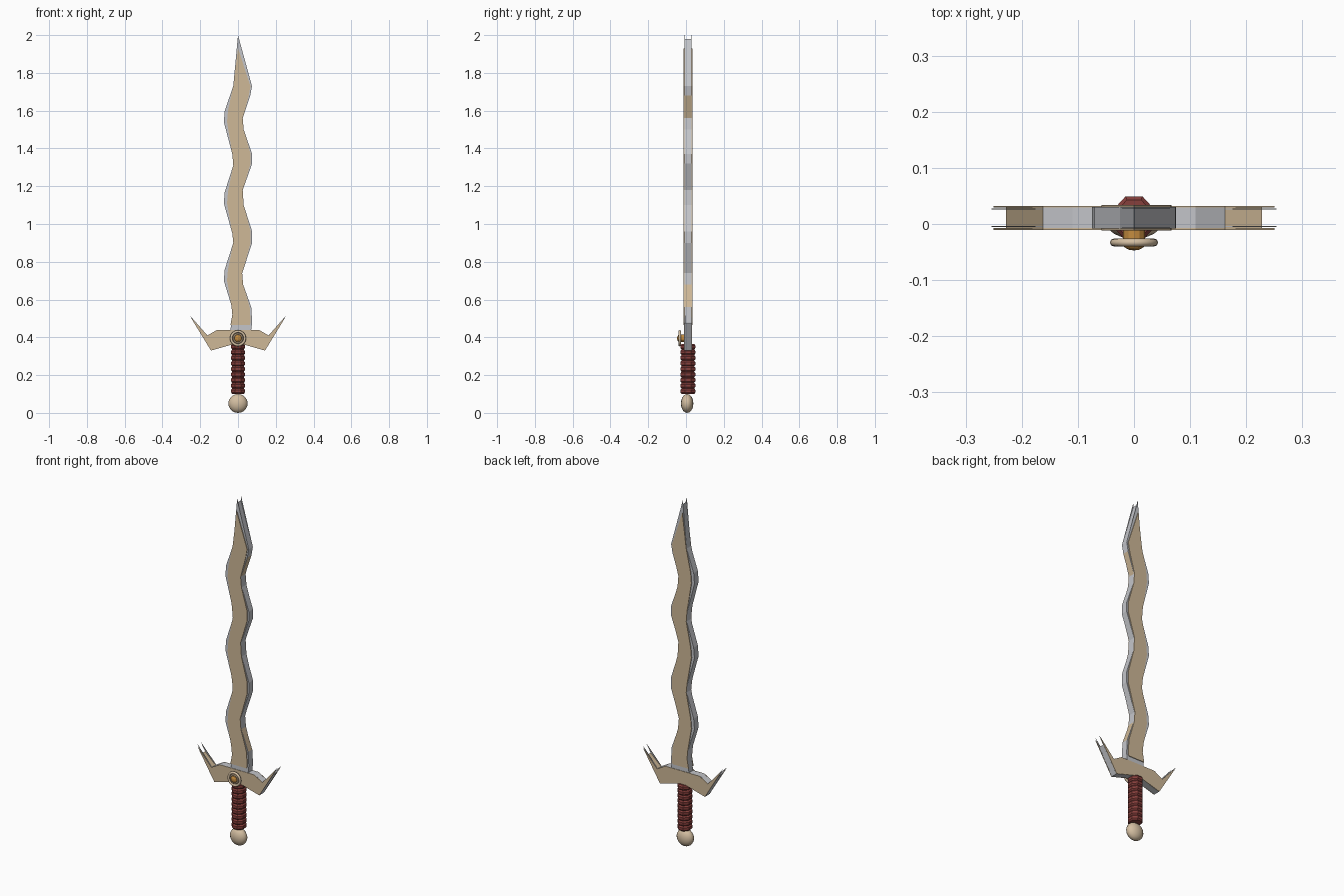
import bpy, bmesh, math
from mathutils import Matrix

if "Cube" in bpy.data.objects:
    bpy.data.objects.remove(bpy.data.objects["Cube"])


def material(name, rgb):
    m = bpy.data.materials.new(name)
    m.diffuse_color = (*rgb, 1)
    m.use_nodes = True
    m.node_tree.nodes["Principled BSDF"].inputs["Base Color"].default_value = m.diffuse_color
    return m


TAN = material("tan", (0.62, 0.48, 0.31))
STEEL = material("steel", (0.55, 0.56, 0.59))
RED = material("red", (0.24, 0.05, 0.045))
CREAM = material("cream", (0.66, 0.52, 0.36))
AMBER = material("amber", (0.55, 0.26, 0.05))
BRONZE = material("bronze", (0.3, 0.22, 0.14))


def finish(name, bm, *mats):
    bmesh.ops.recalc_face_normals(bm, faces=bm.faces)
    me = bpy.data.meshes.new(name)
    bm.to_mesh(me)
    bm.free()
    for m in mats:
        me.materials.append(m)
    ob = bpy.data.objects.new(name, me)
    bpy.context.collection.objects.link(ob)
    return ob


def slab(name, pts, y0, y1, mat, tan_edges=()):
    """Extrude an xz outline from y0 to y1; the listed edge walls are tan."""
    bm = bmesh.new()
    a = [bm.verts.new((x, y0, z)) for x, z in pts]
    b = [bm.verts.new((x, y1, z)) for x, z in pts]
    bm.faces.new(a)
    bm.faces.new(b[::-1])
    n = len(pts)
    for i in range(n):
        j = (i + 1) % n
        f = bm.faces.new((a[i], b[i], b[j], a[j]))
        f.material_index = int(i in tan_edges)
    return finish(name, bm, mat, TAN)


def lathe(name, profile, sides, matrix, mat, smooth=True, closed=False, turn=0.0):
    """Revolve (radius, height) points around z, then place with a matrix."""
    bm = bmesh.new()
    rings = [[bm.verts.new((r * math.cos(turn + k * math.tau / sides),
                            r * math.sin(turn + k * math.tau / sides), h))
              for k in range(sides)] for r, h in profile]
    pairs = list(zip(rings, rings[1:]))
    if closed:
        pairs.append((rings[-1], rings[0]))
    else:
        bm.faces.new(rings[0])
        bm.faces.new(rings[-1])
    for p, q in pairs:
        for k in range(sides):
            m = (k + 1) % sides
            bm.faces.new((p[k], p[m], q[m], q[k]))
    bm.transform(matrix)
    ob = finish(name, bm, mat)
    if smooth:
        for f in ob.data.polygons:
            f.use_smooth = True
    return ob


# Wavy blade outline
right = [(.07, .44), (.075, .48), (.07, .56), (.027, .68), (.022, .74),
         (.075, .9), (.075, .96), (.03, 1.1), (.025, 1.18), (.075, 1.32),
         (.075, 1.37), (.03, 1.5), (.025, 1.56), (.065, 1.68), (.074, 1.73)]
left = [(-.025, 1.73), (-.07, 1.6), (-.075, 1.54), (-.03, 1.37), (-.025, 1.31),
        (-.07, 1.17), (-.075, 1.11), (-.03, .95), (-.025, .9), (-.07, .76),
        (-.075, .7), (-.035, .57), (-.03, .52), (-.04, .44)]


def narrow(p):
    x, z = p
    x = x + .017 if x < -.05 else x - .008 if x > .05 else x
    return x, max(z, .465)


blade = right + [(0, 2)] + left
core = right + [(0, 1.98)] + left
face = [narrow(p) for p in right] + [(0, 1.93)] + [narrow(p) for p in left]
slab("blade_core", core, -.007, .029, STEEL, (2, 12))

# Swept guard outline, mirrored across x
def guard(tip):
    half = [(.03, .362), (.143, .33), tip, (.162, .41), (.11, .44)]
    return half + [(-x, z) for x, z in reversed(half)]


slab("guard_core", guard((.228, .472)), -.007, .029, STEEL, (2, 6))

# Thin layers on the front and back
for side, s in (("front", -1), ("back", 1)):
    def layer(name, pts, d0, d1, mat):
        slab(f"{name}_{side}", pts, .011 + s * d0, .011 + s * d1, mat)
    layer("blade_edge_plate", blade, .0165, .019, STEEL)
    layer("blade_panel", face, .019, .023, TAN)
    layer("guard_edge_plate", guard((.254, .515)), .0145, .0165, STEEL)
    layer("guard_panel", guard((.25, .505)), .0185, .0215, TAN)

# Ribbed eight-sided grip
ribs = 9
step = .265 / ribs
prof = []
for i in range(ribs):
    z = .1 + i * step
    prof += [(.034, z), (.0405, z + .25 * step), (.0405, z + .75 * step)]
prof.append((.034, .1 + ribs * step))
lathe("grip", prof, 8, Matrix.Translation((0, .01, 0)) @ Matrix.Diagonal((.97, 1.05, 1, 1)),
      RED, smooth=False, turn=math.pi / 8)

# Flattened pommel
ball = [(max(.001, math.sin(a)), -math.cos(a))
        for a in (math.pi * i / 10 for i in range(11))]
lathe("pommel", ball, 16,
      Matrix.Translation((0, .006, .05)) @ Matrix.Diagonal((.051, .033, .05, 1)), CREAM)

# Round ornament on the guard, facing the front
def facing(y):
    return Matrix.Translation((0, y, .395)) @ Matrix.Rotation(math.pi / 2, 4, 'X')


def ring(name, major, minor, y, mat):
    pts = [(major + minor * math.cos(k * math.tau / 8), minor * math.sin(k * math.tau / 8))
           for k in range(8)]
    lathe(name, pts, 24, facing(y), mat, closed=True)


ring("outer_ring", .036, .007, -.033, CREAM)
ring("inner_ring", .023, .006, -.033, BRONZE)
lathe("ornament_stud", [(.02, -.02), (.02, .004), (.017, .010), (.009, .0145), (.001, .0155)],
      12, facing(-.0315), AMBER, smooth=False)
